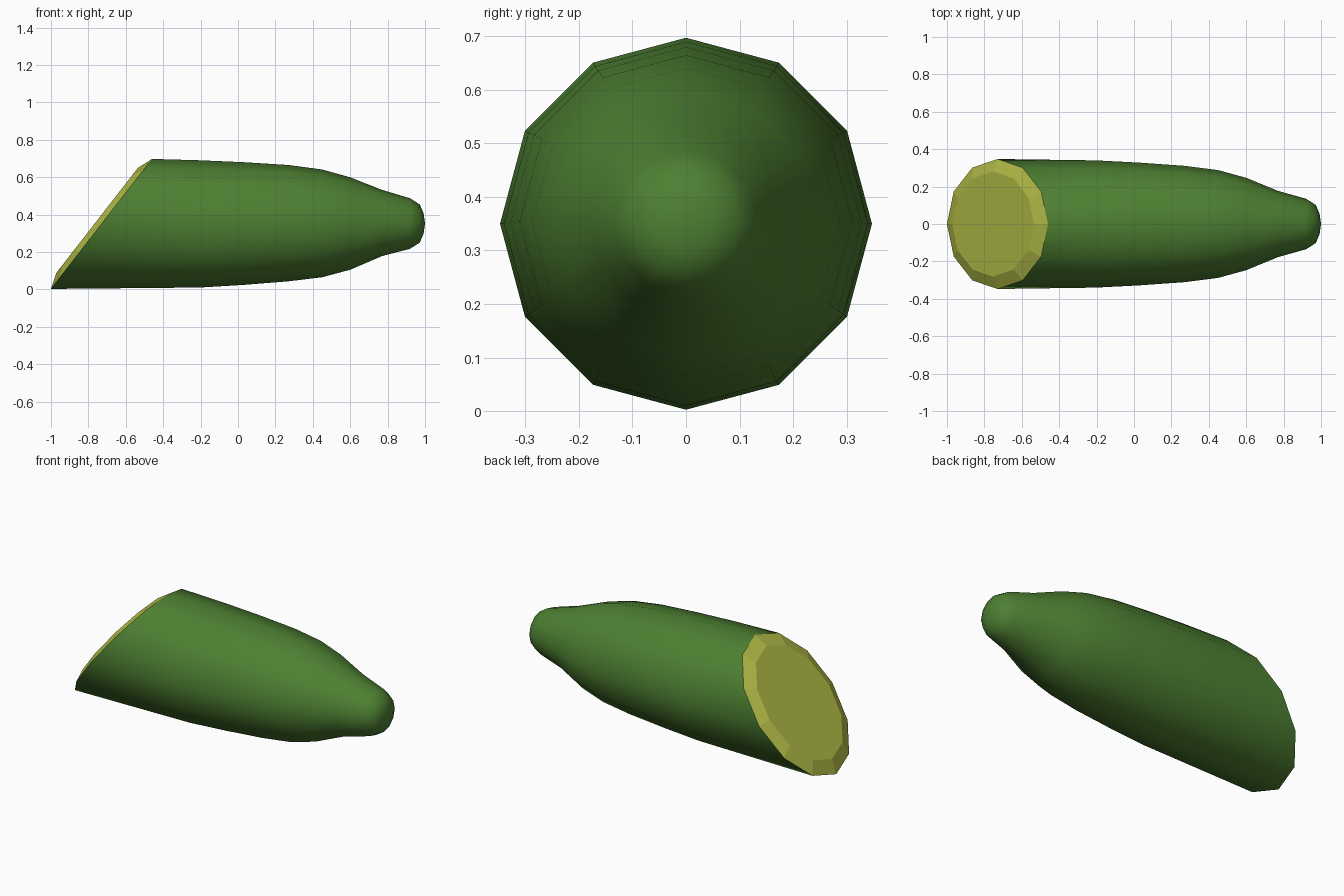
import bpy, bmesh, math
from mathutils import Vector

if "Cube" in bpy.data.objects:
    bpy.data.objects.remove(bpy.data.objects["Cube"])

SIDES, AXIS_Z = 12, 0.35


def material(name, rgb):
    m = bpy.data.materials.new(name)
    m.diffuse_color = (*rgb, 1)
    m.use_nodes = True
    m.node_tree.nodes["Principled BSDF"].inputs["Base Color"].default_value = m.diffuse_color
    return m


def ring(bm, func):
    return [bm.verts.new(func(2 * math.pi * i / SIDES)) for i in range(SIDES)]


def bridge(bm, a, b):
    for i in range(SIDES):
        j = (i + 1) % SIDES
        bm.faces.new((a[i], a[j], b[j], b[i]))


def finish(bm, name, mat, angle):
    bmesh.ops.recalc_face_normals(bm, faces=bm.faces)
    me = bpy.data.meshes.new(name)
    bm.to_mesh(me)
    bm.free()
    me.materials.append(mat)
    ob = bpy.data.objects.new(name, me)
    bpy.context.collection.objects.link(ob)
    bpy.ops.object.select_all(action='DESELECT')
    bpy.context.view_layer.objects.active = ob
    ob.select_set(True)
    bpy.ops.object.shade_smooth_by_angle(angle=math.radians(angle))


def cut_point(a):
    # point on the slanted cut
    r = 0.3475
    z = AXIS_Z + r * math.cos(a)
    return Vector((-1 + (z - 0.0025) * 0.777, r * math.sin(a), z))


# peel: slanted first ring, then rings along the body to the stem end
# (x, radius, axis height)
profile = [(-0.2, 0.340, 0.35), (0.03, 0.328, 0.352), (0.27, 0.311, 0.354),
           (0.45, 0.288, 0.353), (0.60, 0.247, 0.352), (0.77, 0.177, 0.355),
           (0.92, 0.135, 0.352), (0.972, 0.102, 0.352), (0.992, 0.055, 0.352)]
bm = bmesh.new()
prev = rim = ring(bm, cut_point)
for x, r, zc in profile:
    cur = ring(bm, lambda a: (x, r * math.sin(a), zc + r * math.cos(a)))
    bridge(bm, prev, cur)
    prev = cur
tip = bm.verts.new((1.0, 0, 0.352))
for i in range(SIDES):
    bm.faces.new((prev[i], prev[(i + 1) % SIDES], tip))
finish(bm, "cucumber_peel", material("dark green peel", (0.076, 0.215, 0.032)), 80)

# flesh: bevelled rim and raised flat centre on the cut
centre = Vector((-0.73, 0, AXIS_Z))
normal = Vector((-1, 0, 0.777)).normalized()
bm = bmesh.new()
outer = ring(bm, cut_point)
inner = ring(bm, lambda a: centre + (cut_point(a) - centre) * 0.81 + normal * 0.03)
bridge(bm, outer, inner)
bm.faces.new(inner)
bm.normal_update()
if bm.faces[:][-1].normal.dot(normal) < 0:
    bmesh.ops.reverse_faces(bm, faces=bm.faces)
finish(bm, "cucumber_flesh", material("yellow green flesh", (0.43, 0.48, 0.06)), 10)
